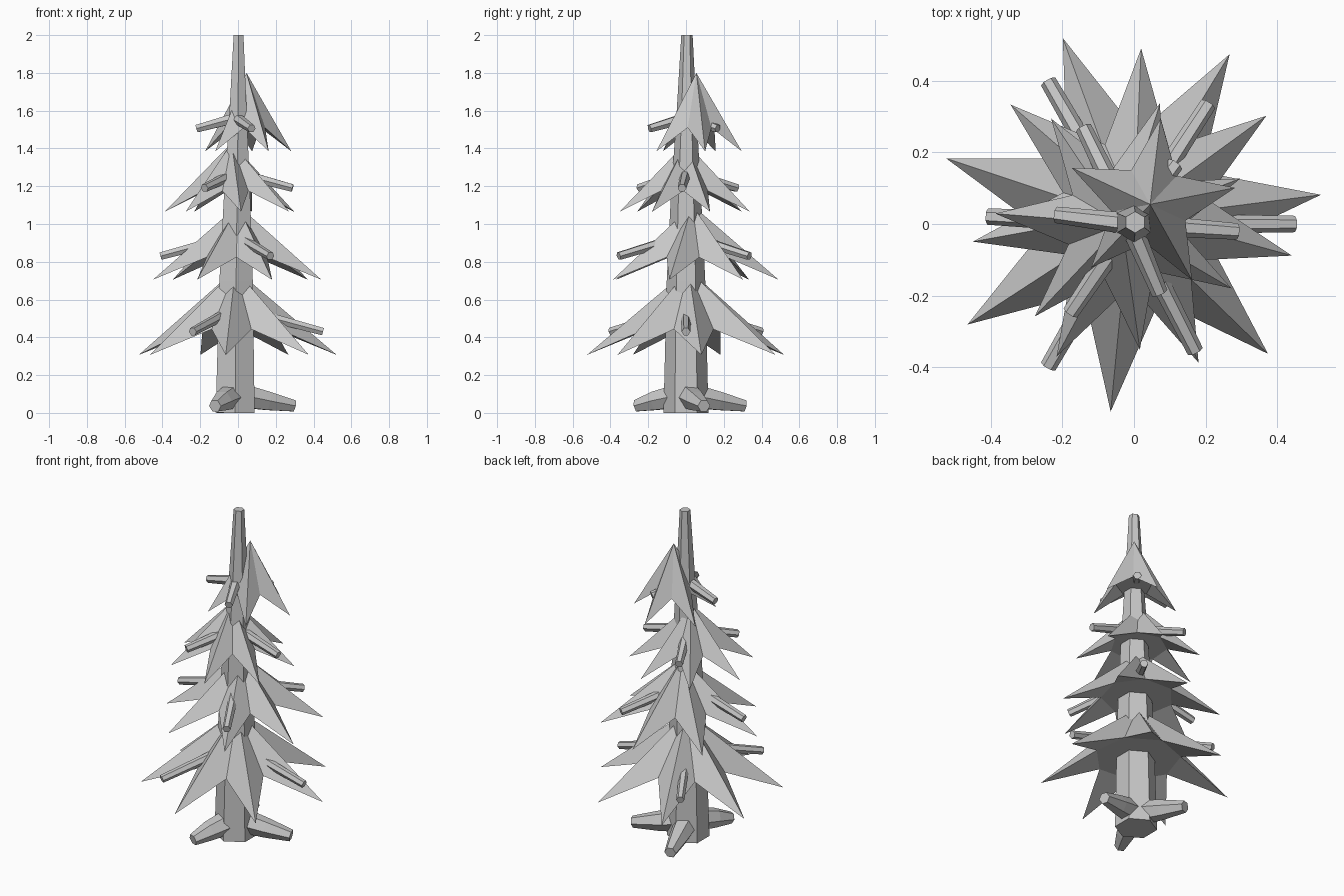
import bpy
import bmesh
from math import cos, sin, radians, tau
from mathutils import Vector

cube = bpy.data.objects.get("Cube")
if cube:
    bpy.data.objects.remove(cube)

GREY = 0.57
grey = bpy.data.materials.new("plain grey")
grey.use_nodes = True
grey.diffuse_color = (GREY, GREY, GREY, 1)
grey.node_tree.nodes["Principled BSDF"].inputs["Base Color"].default_value = (GREY, GREY, GREY, 1)


def finish(name, bm):
    """Turn a bmesh into a flat-shaded object."""
    bmesh.ops.recalc_face_normals(bm, faces=bm.faces[:])
    mesh = bpy.data.meshes.new(name)
    bm.to_mesh(mesh)
    bm.free()
    mesh.materials.append(grey)
    obj = bpy.data.objects.new(name, mesh)
    bpy.context.collection.objects.link(obj)
    return obj


def tube(name, path, radii, sides=6, phase=0.0):
    """Closed tube: one ring of vertices per path point."""
    bm = bmesh.new()
    points = [Vector(p) for p in path]
    axis = (points[-1] - points[0]).normalized()
    helper = Vector((0, 1, 0)) if abs(axis.z) > 0.9 else Vector((0, 0, 1))
    side = helper.cross(axis).normalized()
    up = axis.cross(side)
    rings = []
    for p, r in zip(points, radii):
        angles = [phase + tau * i / sides for i in range(sides)]
        rings.append([bm.verts.new(p + r * (side * cos(a) + up * sin(a))) for a in angles])
    for low, high in zip(rings, rings[1:]):
        for i in range(sides):
            j = (i + 1) % sides
            bm.faces.new((low[i], low[j], high[j], high[i]))
    bm.faces.new(rings[0])
    bm.faces.new(rings[-1])
    return finish(name, bm)


def spoke(name, centre, angle, profile, radii):
    """Tube running outward from the trunk; profile holds (distance, height)."""
    a = radians(angle)
    path = [(centre[0] + r * cos(a), centre[1] + r * sin(a), z) for r, z in profile]
    return tube(name, path, radii)


def star_skirt(name, centre, top, tip_z, radius, points, phase):
    """Star-shaped cone with drooping tips and raised valleys."""
    bm = bmesh.new()
    cx, cy = centre
    valley_z = top - 0.7 * (top - tip_z)
    apex = bm.verts.new((cx, cy, top))
    base = bm.verts.new((cx, cy, valley_z))
    rim = []
    for i in range(2 * points):
        a = radians(phase) + tau * i / (2 * points)
        r, z = (radius * 0.45, valley_z) if i % 2 else (radius, tip_z)
        rim.append(bm.verts.new((cx + r * cos(a), cy + r * sin(a), z)))
    for i in range(2 * points):
        bm.faces.new((apex, rim[i], rim[(i + 1) % len(rim)]))
    # underside: one triangle per tip, one per inner wedge
    for i in range(0, 2 * points, 2):
        before, after = rim[i - 1], rim[i + 1]
        bm.faces.new((rim[i], before, after))
        bm.faces.new((base, after, before))
    return finish(name, bm)


# Trunk: tapering hexagon
tube("trunk",
     [(-0.015, 0, 0), (-0.01, 0, 0.7), (-0.005, 0, 1.15), (0, 0.003, 1.55), (0.003, 0.005, 2)],
     [0.119, 0.102, 0.08, 0.055, 0.03], phase=tau / 4)

# Foliage: centre, apex height, tip height, radius, points, phase
skirts = [
    ((-0.013, 0.013), 0.76, 0.307, 0.54, 7, 7.3),
    ((0.0, 0.033), 1.10, 0.705, 0.458, 7, 87.5),
    ((-0.034, 0.0), 1.43, 1.065, 0.355, 7, 21),
    ((0.045, 0.055), 1.80, 1.385, 0.242, 5, 11),
]
for n, args in enumerate(skirts, 1):
    star_skirt(f"foliage_{n}", *args)

# Bare branches: three around the trunk on each level
levels = [(0.43, 0.46, 0), (0.83, 0.40, 177), (1.19, 0.30, -4), (1.505, 0.21, 173)]
for n, (z, reach, phase) in enumerate(levels, 1):
    for k in range(3):
        spoke(f"branch_{n}_{k + 1}", (-0.01, 0), phase + 120 * k,
              [(0.02, z + 0.27 * (reach - 0.02)), (reach, z)], [0.03, 0.023])

# Roots: three stubby tapering feet, unevenly spread
for n, (angle, reach) in enumerate([(17, 0.325), (107, 0.325), (248, 0.285)], 1):
    spoke(f"root_{n}", (-0.015, 0), angle,
          [(0.04, 0.09), (0.18, 0.063), (reach, 0.037)], [0.07, 0.056, 0.034])
